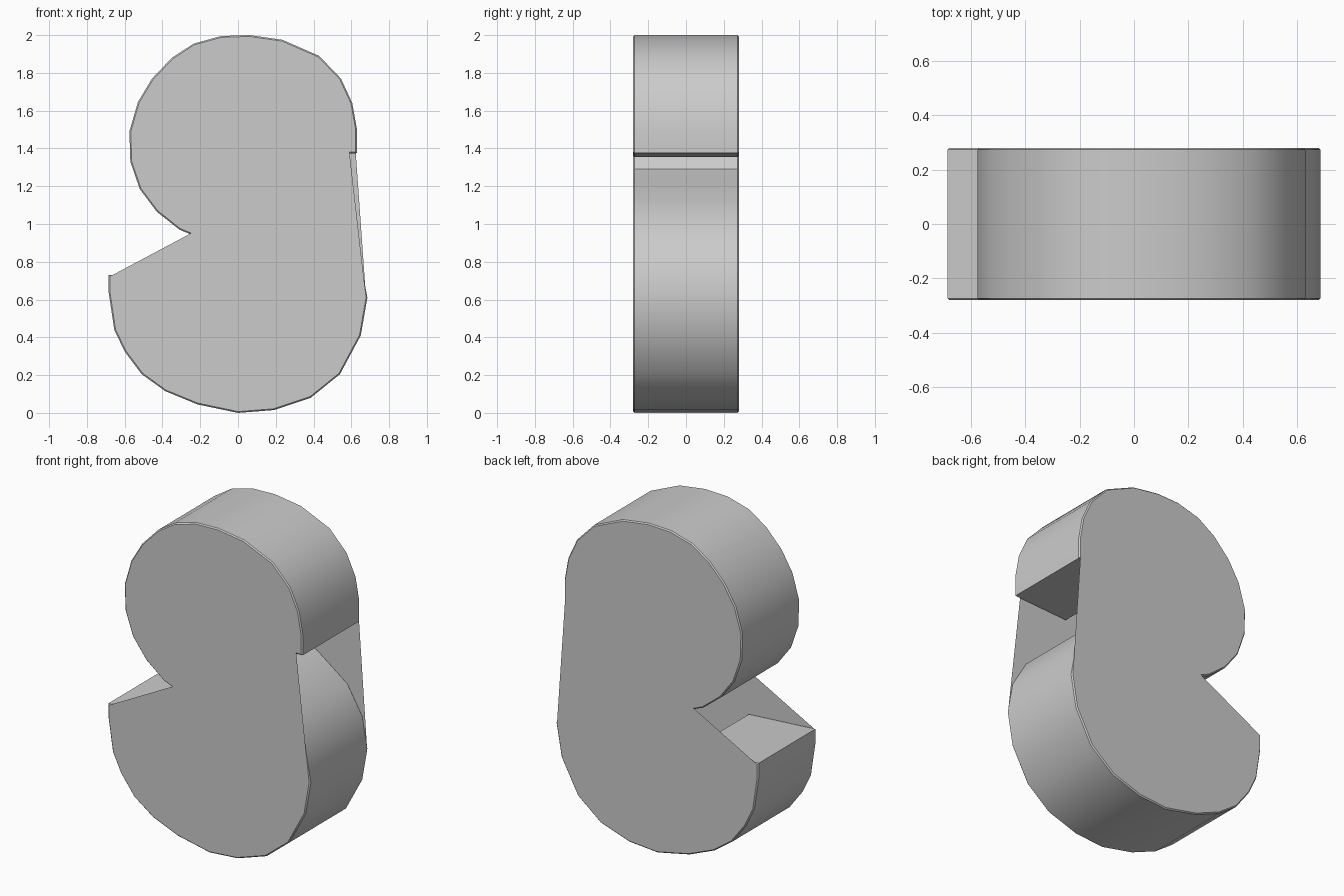
import bpy
import bmesh
import math
from mathutils import Vector

default = bpy.data.objects.get("Cube")
if default:
    bpy.data.objects.remove(default, do_unlink=True)

HALF_DEPTH = 0.28
CHAMFER = 0.007

# Profile in hundredths of a unit (x, z), anticlockwise from the upper terminal
upper_outer = [(63, 137.5), (63, 150), (60.5, 164), (54.5, 177), (43, 189), (23.5, 197.5),
               (6, 200), (-9, 199.5), (-23.5, 195.5), (-35, 188), (-45.5, 177), (-53, 164.5),
               (-57.5, 149), (-57, 133), (-52, 118.5), (-43, 106.5), (-31, 97), (-25, 94.5)]
lower_inner = [(0, 86), (17, 75), (22, 60), (16, 47), (0, 41), (-17, 47), (-23, 58), (-23.5, 70)]
lower_outer = [(-68.5, 73), (-68.5, 64), (-65.5, 44), (-60, 32.5), (-51, 20.5), (-38.5, 11.5),
               (-21.5, 4.5), (0, 0), (19, 1.5), (38.5, 8), (54, 20.5), (65, 41), (68.5, 61)]
upper_inner = [(65, 80), (55, 97), (34, 112.5), (10, 122), (-5, 129), (-11, 142),
               (-6, 154), (6, 159), (18, 155), (25, 146), (26.5, 135.5)]


def inset(points, distance):
    """Move every corner of an anticlockwise outline inward."""
    result = []
    for i, p in enumerate(points):
        before = (p - points[i - 1]).normalized()
        after = (points[(i + 1) % len(points)] - p).normalized()
        n1, n2 = Vector((-before.y, before.x)), Vector((-after.y, after.x))
        result.append(p + (n1 + n2) * distance / (1 + n1.dot(n2)))
    return result


def add_ring(bm, points, y):
    return [bm.verts.new((p.x, y, p.y)) for p in points]


def bridge(bm, ring_a, ring_b):
    count = len(ring_a)
    for i in range(count):
        j = (i + 1) % count
        bm.faces.new((ring_a[i], ring_a[j], ring_b[j], ring_b[i])).smooth = True


outline = [Vector(p) / 100 for p in upper_outer + lower_inner + lower_outer + upper_inner]
rim = inset(outline, CHAMFER)

# Chamfered side walls
bm = bmesh.new()
front_rim = add_ring(bm, rim, -HALF_DEPTH)
front_edge = add_ring(bm, outline, CHAMFER - HALF_DEPTH)
back_edge = add_ring(bm, outline, HALF_DEPTH - CHAMFER)
back_rim = add_ring(bm, rim, HALF_DEPTH)
rings = [front_rim, front_edge, back_edge, back_rim]
for first, second in zip(rings, rings[1:]):
    bridge(bm, second, first)

# Flat covers that span the inner hollows
top_count = len(upper_outer)
low_start = top_count + len(lower_inner)
low_end = low_start + len(lower_outer)


def cover(ring):
    return ring[:top_count] + ring[low_start:low_end]


step = bm.verts.new((0.59, -HALF_DEPTH, rim[0].y))
bm.faces.new(cover(front_rim) + [step])
bm.faces.new(list(reversed(cover(back_rim))))
bm.normal_update()
for face in bm.faces:
    if face.normal.y < -0.9 and face.calc_center_median().y > 0:
        face.normal_flip()
    elif face.normal.y > 0.9 and face.calc_center_median().y < 0:
        face.normal_flip()

mesh = bpy.data.meshes.new("curved_block")
bm.to_mesh(mesh)
bm.free()
block = bpy.data.objects.new("curved_block", mesh)
bpy.context.collection.objects.link(block)

# Plain grey material
grey = bpy.data.materials.new("plain_grey")
grey.use_nodes = True
colour = (0.6, 0.6, 0.6, 1)
grey.diffuse_color = colour
grey.node_tree.nodes["Principled BSDF"].inputs["Base Color"].default_value = colour
mesh.materials.append(grey)

# Smooth walls with crisp corners
bpy.ops.object.select_all(action="DESELECT")
block.select_set(True)
bpy.context.view_layer.objects.active = block
bpy.ops.object.shade_smooth_by_angle(angle=math.radians(38))
